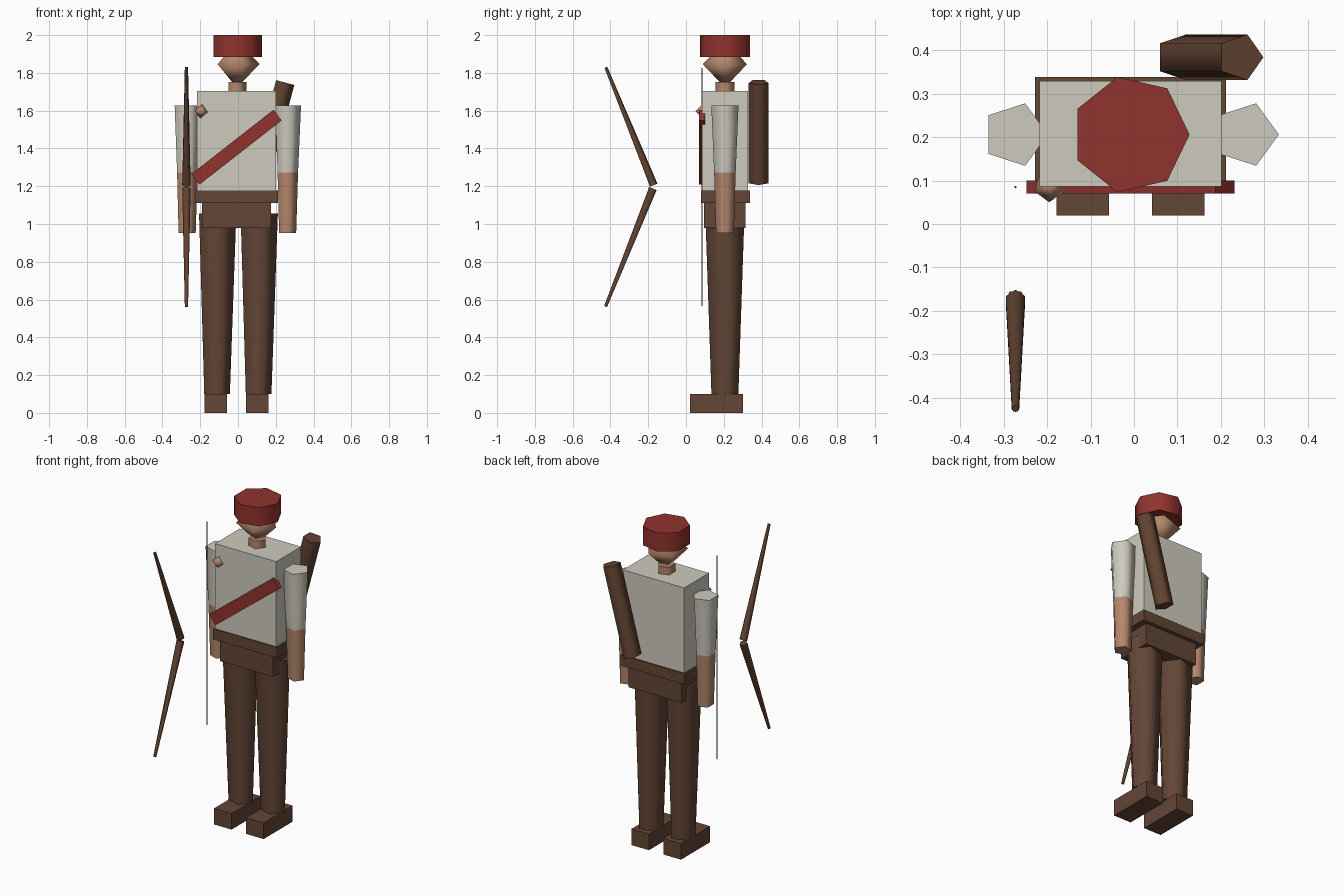
import bpy, bmesh, math
from mathutils import Matrix, Vector

cube = bpy.data.objects.get("Cube")
if cube:
    bpy.data.objects.remove(cube, do_unlink=True)

CX, CY = -0.008, 0.206   # axis of the figure


def material(name, rgb):
    lin = [((c / 255 + 0.055) / 1.055) ** 2.4 for c in rgb] + [1]
    m = bpy.data.materials.new(name)
    m.use_nodes = True
    m.diffuse_color = lin
    node = next(n for n in m.node_tree.nodes if n.type == 'BSDF_PRINCIPLED')
    node.inputs["Base Color"].default_value = lin
    return m


BROWN = material("brown cloth", (99, 70, 54))
WOOD = material("dark wood", (97, 67, 49))
CREAM = material("cream shirt", (206, 203, 190))
SKIN = material("skin", (181, 136, 108))
RED = material("red cloth", (144, 51, 46))
CORD = material("bowstring grey", (70, 70, 70))


def finish(name, bm, mats, smooth):
    bmesh.ops.recalc_face_normals(bm, faces=bm.faces[:])
    mesh = bpy.data.meshes.new(name)
    bm.to_mesh(mesh)
    bm.free()
    for m in mats:
        mesh.materials.append(m)
    ob = bpy.data.objects.new(name, mesh)
    bpy.context.scene.collection.objects.link(ob)
    if smooth:
        bpy.ops.object.select_all(action='DESELECT')
        ob.select_set(True)
        bpy.context.view_layer.objects.active = ob
        bpy.ops.object.shade_smooth_by_angle(angle=math.radians(80))
    return ob


def box(name, mat, xs, ys, zs, tilt=0):
    """Box from its extents, tilted about its own centre in the front plane."""
    bm = bmesh.new()
    bmesh.ops.create_cube(bm, size=1)
    ext = (xs, ys, zs)
    mid = Vector([(a + b) / 2 for a, b in ext])
    size = Matrix.Diagonal([b - a for a, b in ext] + [1])
    turn = Matrix.Rotation(-math.radians(tilt), 4, 'Y')
    bm.transform(Matrix.Translation(mid) @ turn @ size)
    return finish(name, bm, [mat], False)


def lathe(name, mats, start, end, rings, sides=5, spin=0):
    """Rings of (fraction along the axis, radius) joined into a faceted tube.
    With several materials, each band takes the next one."""
    start, end = Vector(start), Vector(end)
    axis = end - start
    bm = bmesh.new()
    loops = []
    for t, r in rings:
        angles = [math.tau * i / sides + spin for i in range(sides)]
        loops.append([bm.verts.new((r * math.cos(a), r * math.sin(a), t * axis.length))
                      for a in angles])
    for k in range(len(loops) - 1):
        for i in range(sides):
            j = (i + 1) % sides
            f = bm.faces.new((loops[k][i], loops[k][j], loops[k + 1][j], loops[k + 1][i]))
            f.material_index = min(k, len(mats) - 1)
    if rings[0][1] > 0:
        bm.faces.new(loops[0][::-1])
    if rings[-1][1] > 0:
        bm.faces.new(loops[-1]).material_index = len(mats) - 1
    bmesh.ops.remove_doubles(bm, verts=bm.verts[:], dist=1e-5)
    turn = Vector((0, 0, 1)).rotation_difference(axis.normalized())
    bm.transform(Matrix.Translation(start) @ turn.to_matrix().to_4x4())
    return finish(name, bm, mats, True)


# Limbs on both sides
for side, s in (("right", -1), ("left", 1)):
    fx = CX + s * 0.11
    box(side + "_foot", BROWN, (fx - 0.06, fx + 0.06), (0.02, 0.303), (0, 0.1))
    lathe(side + "_leg", [BROWN], (fx, CY, 0.1), (fx, CY, 1.055), [(0, 0.075), (1, 0.109)])
    ax = CX + s * 0.266
    lathe(side + "_arm", [SKIN, CREAM], (ax, CY, 0.953), (ax, CY, 1.628),
          [(0, 0.05), (0.475, 0.06), (1, 0.0757)])

# Trunk
box("hips", BROWN, (CX - 0.183, CX + 0.183), (0.095, 0.315), (0.98, 1.113))
box("belt", BROWN, (CX - 0.22, CX + 0.22), (0.079, 0.338), (1.112, 1.178))
box("torso", CREAM, (CX - 0.21, CX + 0.21), (0.086, 0.329), (1.178, 1.705))
box("sash", RED, (CX - 0.276, CX + 0.276), (0.07, 0.1), (1.371, 1.442), tilt=38)
lathe("shoulder_knob", [SKIN], (-0.2, 0.087, 1.56), (-0.19, 0.087, 1.634),
      [(0, 0), (0.5, 0.037), (1, 0)], spin=math.radians(54))

# Head and cap
lathe("neck", [SKIN], (CX, CY, 1.69), (CX, CY, 1.752), [(0, 0.0525), (1, 0.0525)])
lathe("head", [SKIN], (CX, CY, 1.722), (CX, CY, 1.97), [(0, 0), (0.5, 0.123), (1, 0)])
lathe("cap", [RED], (CX, CY, 1.885), (CX, CY, 2.0), [(0, 0.136), (1, 0.136)], sides=7)

# Quiver slung across the back
lathe("quiver", [WOOD], (0.103, 0.384, 1.22), (0.245, 0.384, 1.75), [(0, 0.055), (1, 0.055)])

# Bow with two straight limbs and its string
BX, MID = -0.273, 1.196
for part, s in (("upper", 1), ("lower", -1)):
    lathe("bow_limb_" + part, [WOOD], (BX, -0.173, MID + s * 0.009),
          (BX, -0.425, MID + s * 0.633), [(0, 0.0235), (1, 0.009)], spin=math.pi / 2)
lathe("bow_string", [CORD], (BX, 0.085, MID - 0.63), (BX, 0.085, MID + 0.63),
      [(0, 0.003), (1, 0.003)])
